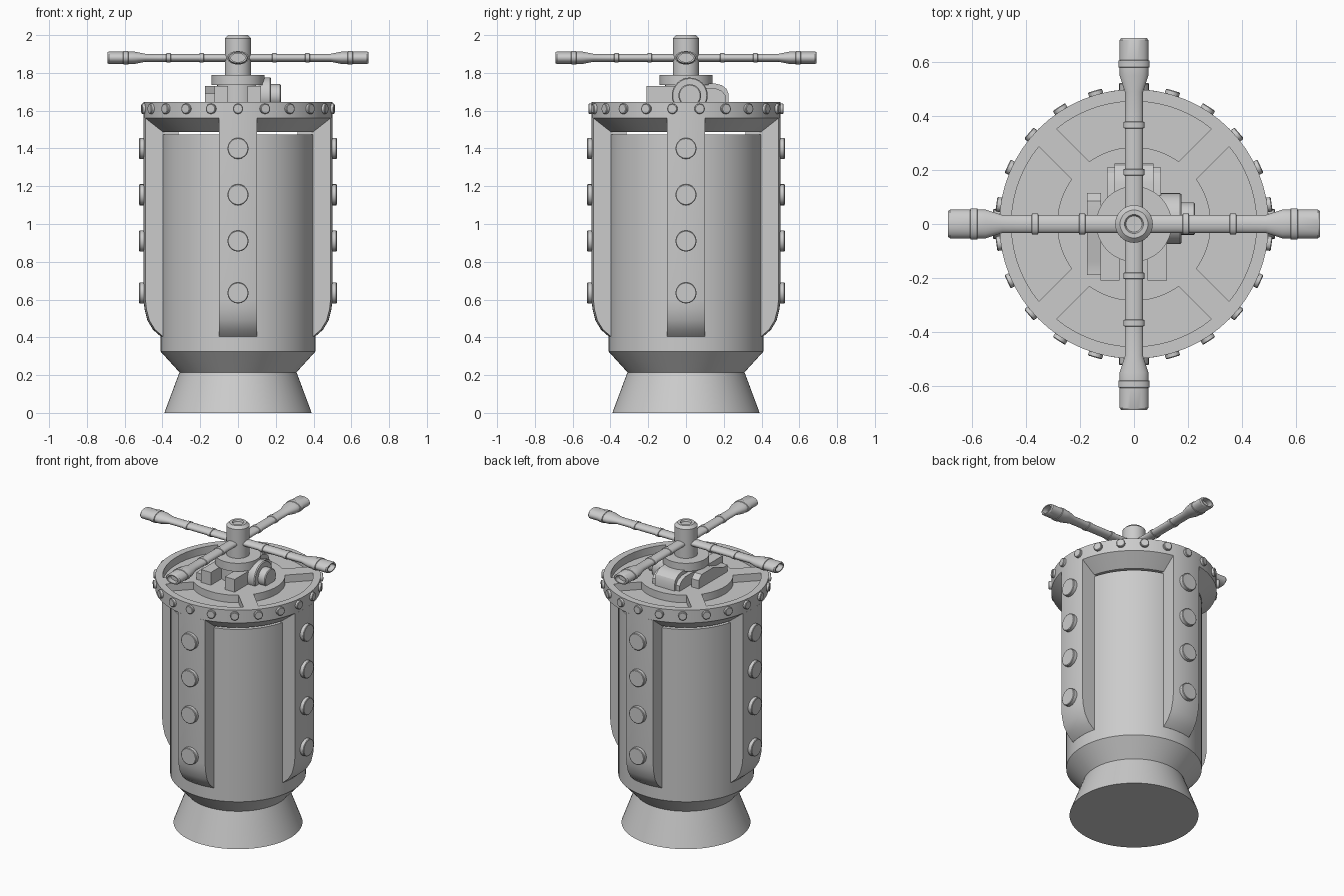
import bpy, bmesh
from math import sin, cos, pi, radians, sqrt
from mathutils import Matrix, Vector

if "Cube" in bpy.data.objects:
    bpy.data.objects.remove(bpy.data.objects["Cube"])


def loft(name, rings, matrix=Matrix()):
    """Bridge a list of equal point rings and cap both ends."""
    bm = bmesh.new()
    vr = [[bm.verts.new(matrix @ Vector(p)) for p in ring] for ring in rings]
    n = len(vr[0])
    for a, b in zip(vr, vr[1:]):
        for i in range(n):
            bm.faces.new((a[i], a[(i + 1) % n], b[(i + 1) % n], b[i]))
    bm.faces.new(vr[0])
    bm.faces.new(vr[-1])
    bmesh.ops.recalc_face_normals(bm, faces=bm.faces)
    mesh = bpy.data.meshes.new(name)
    bm.to_mesh(mesh)
    bm.free()
    ob = bpy.data.objects.new(name, mesh)
    bpy.context.collection.objects.link(ob)
    bpy.ops.object.select_all(action='DESELECT')
    ob.select_set(True)
    bpy.context.view_layer.objects.active = ob
    bpy.ops.object.shade_smooth_by_angle(angle=radians(28))
    return ob


def lathe(name, profile, segs=48, matrix=Matrix()):
    """Spin (radius, height) points about z."""
    return loft(name, [[(r * cos(2 * pi * i / segs), r * sin(2 * pi * i / segs), z)
                        for i in range(segs)] for r, z in profile], matrix)


def prism(name, profile, x0, x1):
    """Extrude a (y, z) profile along x."""
    return loft(name, [[(x, y, z) for y, z in profile] for x in (x0, x1)])


def box(name, x0, x1, y0, y1, z0, z1, matrix=Matrix()):
    return loft(name, [[(x0, y0, z), (x1, y0, z), (x1, y1, z), (x0, y1, z)]
                       for z in (z0, z1)], matrix)


def turn(a):
    return Matrix.Rotation(a, 4, 'Z')


TO_X = Matrix.Rotation(pi / 2, 4, 'Y')   # local z points along +x


def bolt(name, angle, z, r, r0, r1):
    m = turn(angle) @ Matrix.Translation((0, 0, z)) @ TO_X
    lathe(name, [(r, r0), (r, r1 - .003), (r - .004, r1)], 20, m)


# Body with flared foot
lathe("body", [(.39, 0), (.31, .215), (.41, .325), (.41, 1.475)], 64)

# Lid: conical underside, rim, recessed ring and raised centre
lathe("lid", [(.41, 1.487), (.5, 1.56), (.5, 1.645), (.455, 1.645), (.455, 1.595),
              (.285, 1.595), (.285, 1.645), (.05, 1.645)], 64)
for k in range(4):
    box("lid_spoke", .27, .47, -.046, .046, 1.58, 1.645, turn(pi / 4 + k * pi / 2))
for k in range(22):
    bolt("rim_bolt", -pi / 2 + k * 2 * pi / 22, 1.61, .027, .47, .516)

# Four side ribs with curved lower ends and bolts
rib = [(.33, .405), (.41, .405), (.45, .44), (.48, .49), (.495, .55), (.5, .6),
       (.5, 1.56), (.33, 1.56)]
for k in range(4):
    a = k * pi / 2
    loft("rib", [[(sqrt(r * r - y * y), y, z) for r, z in rib]
                 for y in [-.1 + .025 * i for i in range(9)]], turn(a))
    for z in (.635, .91, 1.155, 1.4):
        bolt("rib_bolt", a, z, .056, .47, .523)

# Central hub and post
lathe("hub", [(.11, 1.64), (.11, 1.735), (.14, 1.735), (.14, 1.79), (.07, 1.79)])
lathe("post", [(.07, 1.77), (.07, 1.983), (.052, 2.0), (.035, 2.0), (.03, 1.99)], 32)

# Four flattened spokes of the hand wheel, with bands and hollow grips
arm = [(.034, .03), (.034, .18), (.039, .182), (.039, .203), (.034, .205),
       (.034, .355), (.039, .357), (.039, .378), (.034, .38), (.034, .49),
       (.053, .55), (.053, .58), (.058, .582), (.058, .606), (.053, .608),
       (.053, .683), (.047, .69), (.037, .69), (.037, .655)]
flat = Matrix.Diagonal((1, 1, .62, 1))
for k in range(4):
    lathe("handle_arm", arm, 24,
          Matrix.Translation((0, 0, 1.88)) @ turn(k * pi / 2) @ flat @ TO_X)

# Mechanism blocks around the hub
for x in (-.125, .05):
    box("front_block", x, x + .072, -.21, -.05, 1.64, 1.73)
prism("back_housing", [(.05, 1.64), (.225, 1.64), (.225, 1.69), (.215, 1.715),
                       (.19, 1.735), (.15, 1.745), (.05, 1.745)], -.073, .073)
prism("back_flange", [(.05, 1.64), (.21, 1.64), (.21, 1.68), (.19, 1.705),
                      (.15, 1.72), (.05, 1.72)], -.1, .1)
lathe("side_drum", [(.095, .05), (.095, .17), (.09, .176), (.06, .176), (.06, .222),
                    (.055, .227)], 32, Matrix.Translation((0, .02, 1.68)) @ TO_X)
prism("side_bracket", [(.115, 1.64), (.115, 1.70), (.085, 1.73), (-.04, 1.73),
                       (-.14, 1.69), (-.19, 1.69), (-.19, 1.64)], -.175, -.122)
box("bracket_mount", -.13, -.05, -.05, .06, 1.64, 1.725)
